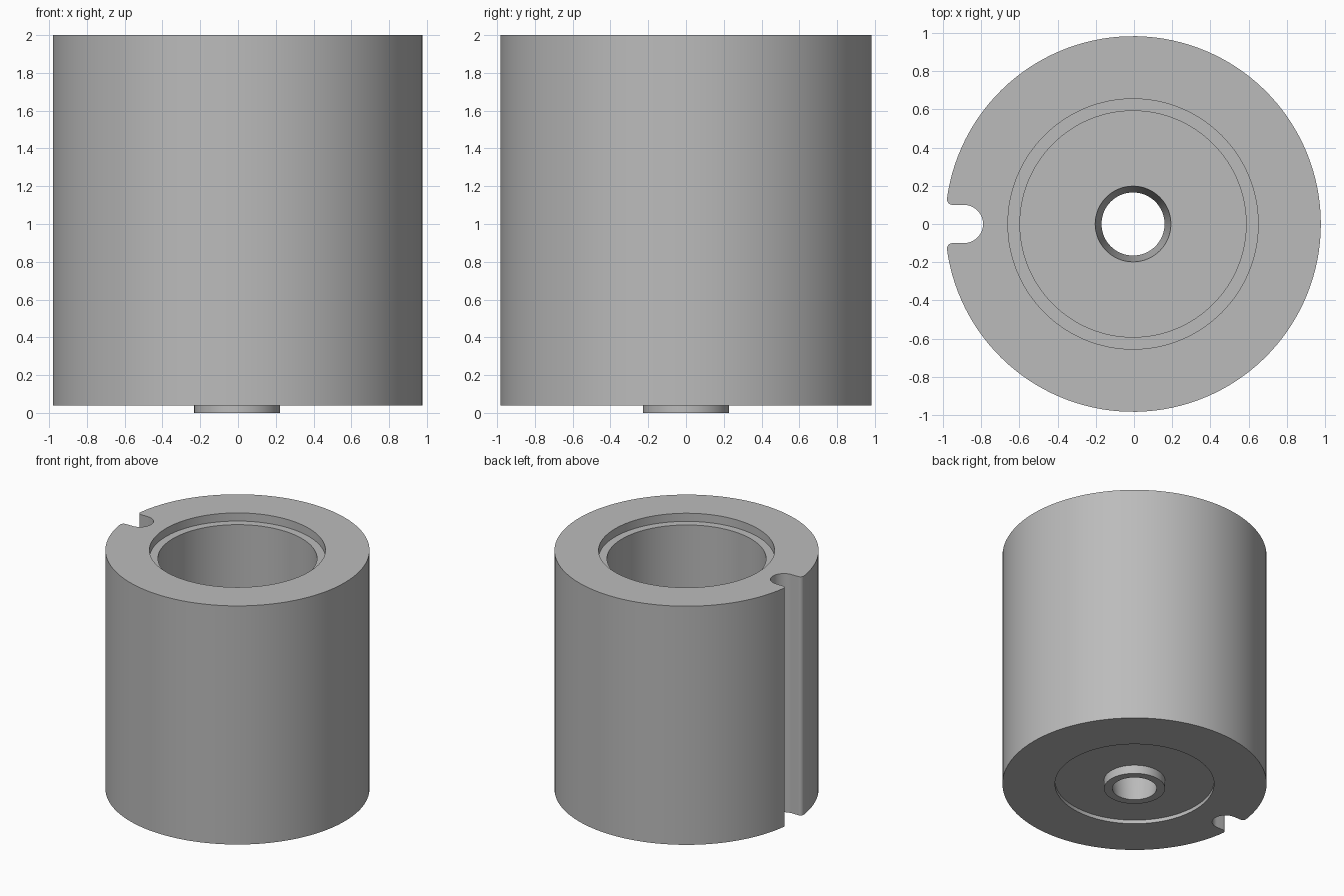
import bpy
import bmesh
from math import sin, cos, pi, atan2, sqrt, radians

if "Cube" in bpy.data.objects:
    bpy.data.objects.remove(bpy.data.objects["Cube"])

SEGMENTS = 128
AXIS_X = -0.005
BOTTOM, TOP = 0.04, 2.0
OUTER_R, SLOT_R, SLOT_X, LIP_R = 0.983, 0.1, -0.885, 0.03


def arc(cx, cy, r, start, end, steps):
    """Points along an arc, both ends included."""
    angles = [start + (end - start) * i / steps for i in range(steps + 1)]
    return [(cx + r * cos(a), cy + r * sin(a)) for a in angles]


def slotted_outline():
    """Round outline with a rounded slot on the -x side."""
    lip_y = SLOT_R + LIP_R
    lip_x = -sqrt((OUTER_R - LIP_R) ** 2 - lip_y ** 2)
    lip_angle = atan2(lip_y, lip_x)
    half = arc(0, 0, OUTER_R, 0, lip_angle, SEGMENTS // 2)
    half += arc(lip_x, lip_y, LIP_R, lip_angle, 1.5 * pi, 8)[1:]
    half += arc(SLOT_X, 0, SLOT_R, pi / 2, 0, 12)
    return half + [(x, -y) for x, y in half[-2:0:-1]]


def add_ring(bm, points, z):
    return [bm.verts.new((x + AXIS_X, y, z)) for x, y in points]


def bridge(bm, a, b):
    n = len(a)
    for i in range(n):
        j = (i + 1) % n
        bm.faces.new((a[i], a[j], b[j], b[i]))


def loop_edges(bm, ring):
    return [bm.edges.get((v, ring[i - 1])) for i, v in enumerate(ring)]


bm = bmesh.new()

# Outer wall with the full-height slot
outline = slotted_outline()
outer_low = add_ring(bm, outline, BOTTOM)
outer_high = add_ring(bm, outline, TOP)
bridge(bm, outer_low, outer_high)

# Inner surface: rim step, bore, floor, tapered hole, spigot, base recess
profile = [(0.655, TOP), (0.655, 1.933), (0.592, 1.933), (0.592, 0.26),
           (0.198, 0.26), (0.165, 0), (0.227, 0), (0.227, 0.07),
           (0.592, 0.07), (0.592, BOTTOM)]
rings = [add_ring(bm, arc(0, 0, r, 0, 2 * pi, SEGMENTS)[:-1], z)
         for r, z in profile]
for upper, lower in zip(rings, rings[1:]):
    bridge(bm, upper, lower)

# Flat end faces between the outline and the inner circles
for outer, inner in ((outer_high, rings[0]), (outer_low, rings[-1])):
    bmesh.ops.triangle_fill(bm, use_beauty=True,
                            edges=loop_edges(bm, outer) + loop_edges(bm, inner))
bmesh.ops.recalc_face_normals(bm, faces=bm.faces)

mesh = bpy.data.meshes.new("slotted_sleeve")
bm.to_mesh(mesh)
bm.free()
sleeve = bpy.data.objects.new("slotted_sleeve", mesh)
bpy.context.collection.objects.link(sleeve)

# Plain grey material
grey = bpy.data.materials.new("plain_grey")
grey.use_nodes = True
colour = (0.5, 0.5, 0.5, 1)
grey.diffuse_color = colour
grey.node_tree.nodes["Principled BSDF"].inputs["Base Color"].default_value = colour
mesh.materials.append(grey)

# Smooth round walls, sharp rims
bpy.ops.object.select_all(action='DESELECT')
sleeve.select_set(True)
bpy.context.view_layer.objects.active = sleeve
bpy.ops.object.shade_smooth_by_angle(angle=radians(30))
